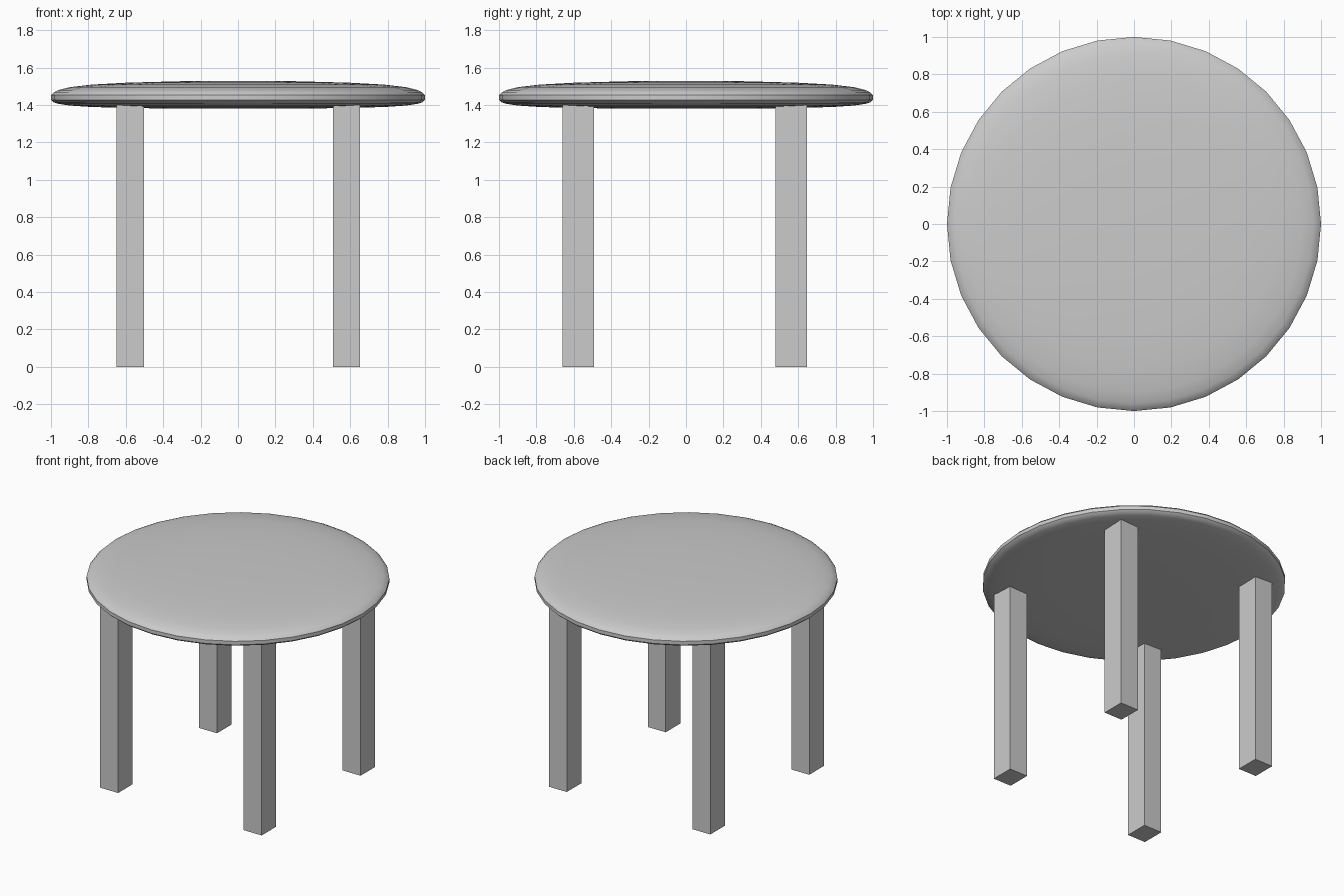
import bpy, bmesh
from math import radians, cos, sin, tau

if "Cube" in bpy.data.objects:
    bpy.data.objects.remove(bpy.data.objects["Cube"])

SIDES = 32


def make_object(name, bm):
    bmesh.ops.recalc_face_normals(bm, faces=bm.faces)
    mesh = bpy.data.meshes.new(name)
    bm.to_mesh(mesh)
    bm.free()
    obj = bpy.data.objects.new(name, mesh)
    bpy.context.collection.objects.link(obj)
    return obj


def lathe(name, profile):
    """Revolve an (r, z) profile around z and cap both ends."""
    bm = bmesh.new()
    rings = [[bm.verts.new((r * cos(tau * i / SIDES), r * sin(tau * i / SIDES), z))
              for i in range(SIDES)] for r, z in profile]
    for low, high in zip(rings, rings[1:]):
        for i in range(SIDES):
            j = (i + 1) % SIDES
            bm.faces.new((low[i], low[j], high[j], high[i]))
    bm.faces.new(rings[0][::-1])
    bm.faces.new(rings[-1])
    return make_object(name, bm)


def leg(name, x, y):
    bm = bmesh.new()
    bmesh.ops.create_cube(bm, size=1)
    for v in bm.verts:
        v.co = (x + v.co.x * 0.145, y + v.co.y * 0.168, (v.co.z + 0.5) * 1.4)
    return make_object(name, bm)


# Round top, softly domed with a rounded rim
top = lathe("table_top", [
    (0.30, 1.38), (0.60, 1.384), (0.78, 1.389), (0.90, 1.397), (0.96, 1.406),
    (0.985, 1.414), (1.0, 1.427), (1.0, 1.453), (0.985, 1.468), (0.96, 1.48),
    (0.90, 1.495), (0.78, 1.509), (0.60, 1.519), (0.30, 1.527)])
bpy.context.view_layer.objects.active = top
top.select_set(True)
bpy.ops.object.shade_smooth_by_angle(angle=radians(40))

# Four straight legs
for side, x in (("left", -0.576), ("right", 0.581)):
    for end, y in (("front", -0.577), ("back", 0.562)):
        leg(f"{end}_{side}_leg", x, y)
